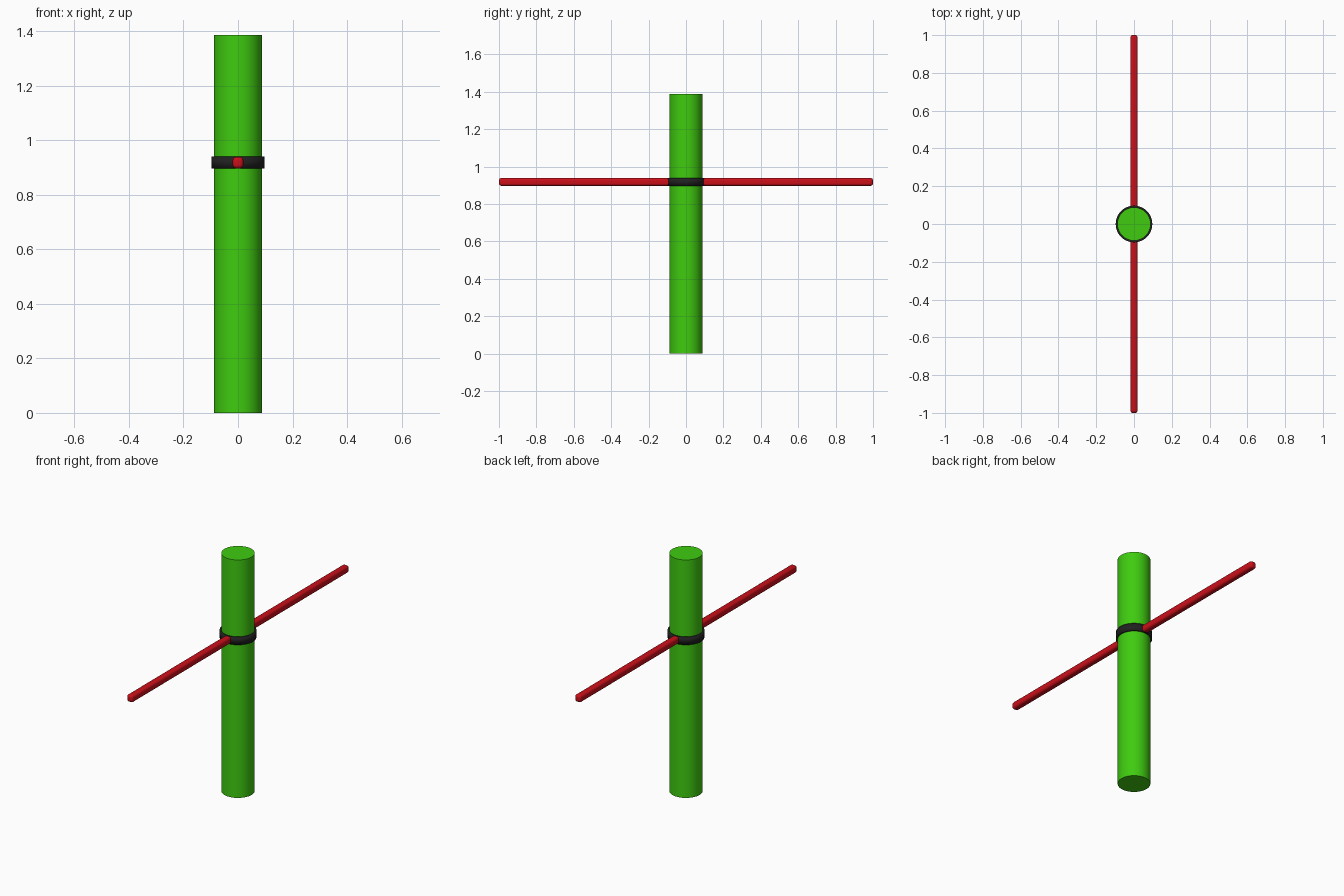
import bpy

if "Cube" in bpy.data.objects:
    bpy.data.objects.remove(bpy.data.objects["Cube"])


def paint(obj, name, color):
    mat = bpy.data.materials.new(name)
    mat.diffuse_color = color
    mat.use_nodes = True
    mat.node_tree.nodes["Principled BSDF"].inputs["Base Color"].default_value = mat.diffuse_color
    obj.data.materials.append(mat)


def cylinder(name, radius, z0, z1):
    bpy.ops.mesh.primitive_cylinder_add(vertices=48, radius=radius, depth=z1 - z0,
                                        location=(0, 0, (z0 + z1) / 2))
    obj = bpy.context.object
    obj.name = name
    bpy.ops.object.shade_smooth_by_angle()
    return obj


ROD_Z = 0.918

# Upright post
post = cylinder("post", 0.088, 0, 1.387)
paint(post, "green", (0.05, 0.6, 0.005, 1))

# Collar band: open tube wrapped around the post
bpy.ops.mesh.primitive_cylinder_add(vertices=48, radius=0.097, depth=0.044,
                                    end_fill_type='NOTHING', location=(0, 0, ROD_Z))
collar = bpy.context.object
collar.name = "collar"
solid = collar.modifiers.new("thickness", 'SOLIDIFY')
solid.thickness = 0.01
solid.offset = -1
bpy.ops.object.shade_smooth_by_angle()
paint(collar, "black", (0.015, 0.015, 0.015, 1))

# Cross rod with rounded edges, running front to back through the collar
bpy.ops.mesh.primitive_cube_add(size=1, location=(0, 0, ROD_Z))
rod = bpy.context.object
rod.name = "cross_rod"
rod.scale = (0.039, 2.0, 0.042)
bpy.ops.object.transform_apply(location=False, rotation=False, scale=True)
bevel = rod.modifiers.new("rounding", 'BEVEL')
bevel.width = 0.013
bevel.segments = 4
bpy.ops.object.shade_smooth_by_angle()
for poly in rod.data.polygons:
    poly.use_smooth = True
paint(rod, "red", (0.6, 0.005, 0.01, 1))
